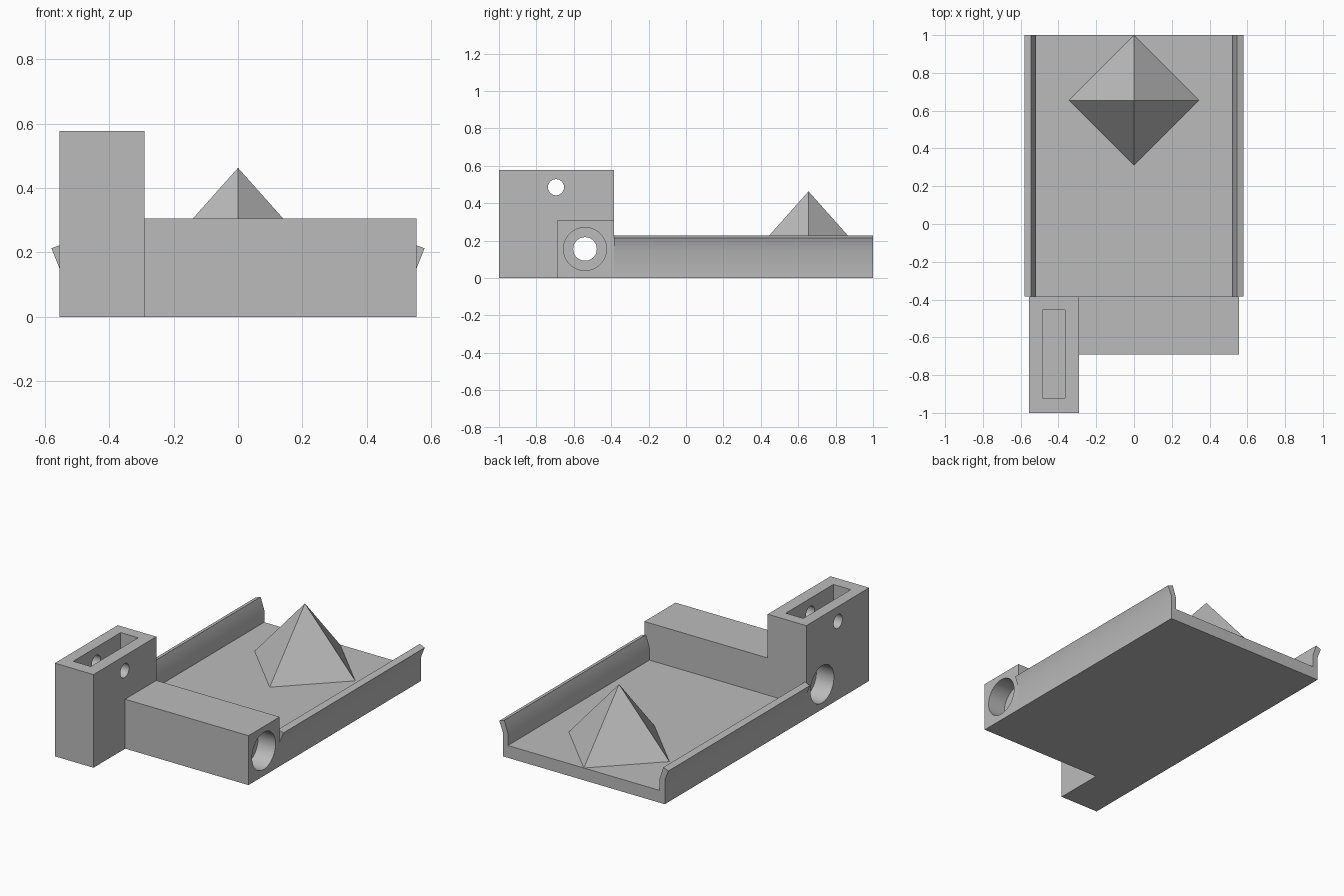
import bpy, bmesh, math
from mathutils import Matrix, Vector

cube = bpy.data.objects.get("Cube")
if cube:
    bpy.data.objects.remove(cube, do_unlink=True)

grey = bpy.data.materials.new("plain grey")
grey.use_nodes = True
grey.diffuse_color = (0.5, 0.5, 0.5, 1)
grey.node_tree.nodes["Principled BSDF"].inputs["Base Color"].default_value = (0.5, 0.5, 0.5, 1)


def make_object(name, bm):
    bmesh.ops.recalc_face_normals(bm, faces=bm.faces)
    mesh = bpy.data.meshes.new(name)
    bm.to_mesh(mesh)
    bm.free()
    mesh.materials.append(grey)
    obj = bpy.data.objects.new(name, mesh)
    bpy.context.collection.objects.link(obj)
    return obj


def box(name, low, high):
    low, high = Vector(low), Vector(high)
    bm = bmesh.new()
    size = Matrix.Diagonal((high - low).to_4d())
    bmesh.ops.create_cube(bm, size=1, matrix=Matrix.Translation((low + high) / 2) @ size)
    return make_object(name, bm)


def rod(name, radius, x0, x1, y, z):
    """Cylinder lying along x."""
    bm = bmesh.new()
    place = Matrix.Translation(((x0 + x1) / 2, y, z)) @ Matrix.Rotation(math.pi / 2, 4, "Y")
    bmesh.ops.create_cone(bm, cap_ends=True, segments=64, radius1=radius, radius2=radius,
                          depth=x1 - x0, matrix=place)
    return make_object(name, bm)


def activate(obj):
    bpy.ops.object.select_all(action="DESELECT")
    obj.select_set(True)
    bpy.context.view_layer.objects.active = obj


def cut(obj, cutters):
    activate(obj)
    for cutter in cutters:
        mod = obj.modifiers.new("cut", "BOOLEAN")
        mod.operation, mod.solver, mod.object = "DIFFERENCE", "EXACT", cutter
        bpy.ops.object.modifier_apply(modifier=mod.name)
        bpy.data.objects.remove(cutter, do_unlink=True)


def smooth(obj):
    activate(obj)
    bpy.ops.object.shade_smooth_by_angle(angle=math.radians(30))


# Main sizes
W, STEP = 0.555, -0.29
BACK, JOINT, BLOCK_FRONT, FRONT = 1.0, -0.385, -0.69, -1.0
FLOOR, BLOCK_TOP, TOWER_TOP = 0.076, 0.306, 0.577
BORE_Y, BORE_Z, BORE_DEPTH = -0.54, 0.155, 0.12

# Tray: floor with side rails that flare outward, extruded along y
half = [(W, 0), (W, 0.15), (0.58, 0.213), (0.545, 0.226), (0.52, 0.15), (0.52, FLOOR)]
profile = half + [(-x, z) for x, z in reversed(half)]
bm = bmesh.new()
face = bm.faces.new([bm.verts.new((x, JOINT, z)) for x, z in profile])
grown = bmesh.ops.extrude_face_region(bm, geom=[face], use_keep_orig=True)
bmesh.ops.translate(bm, vec=(0, BACK - JOINT, 0),
                    verts=[v for v in grown["geom"] if isinstance(v, bmesh.types.BMVert)])
smooth(make_object("tray", bm))

# Pyramid standing cornerwise on the tray
bm = bmesh.new()
apex_height = 0.387
bmesh.ops.create_cone(bm, cap_ends=True, segments=4, radius1=0.345, radius2=0, depth=apex_height,
                      matrix=Matrix.Translation((0, 0.655, FLOOR + apex_height / 2)))
make_object("pyramid", bm)

# Cross block with a stepped bore
block = box("cross_block", (STEP, BLOCK_FRONT, 0), (W, JOINT, BLOCK_TOP))
cut(block, [rod("bore", 0.063, -1, 1, BORE_Y, BORE_Z),
            rod("counterbore", 0.115, W - BORE_DEPTH, 1, BORE_Y, BORE_Z)])
smooth(block)

# Tower with the same bore, a top slot and a pin hole
tower = box("tower", (-W, FRONT, 0), (STEP, JOINT, TOWER_TOP))
cut(tower, [rod("bore", 0.063, -1, 1, BORE_Y, BORE_Z),
            rod("counterbore", 0.115, -1, BORE_DEPTH - W, BORE_Y, BORE_Z),
            box("slot", (-0.485, -0.92, BLOCK_TOP), (-0.365, -0.455, 1)),
            rod("pin_hole", 0.043, -1, 0, -0.695, 0.485)])
smooth(tower)
